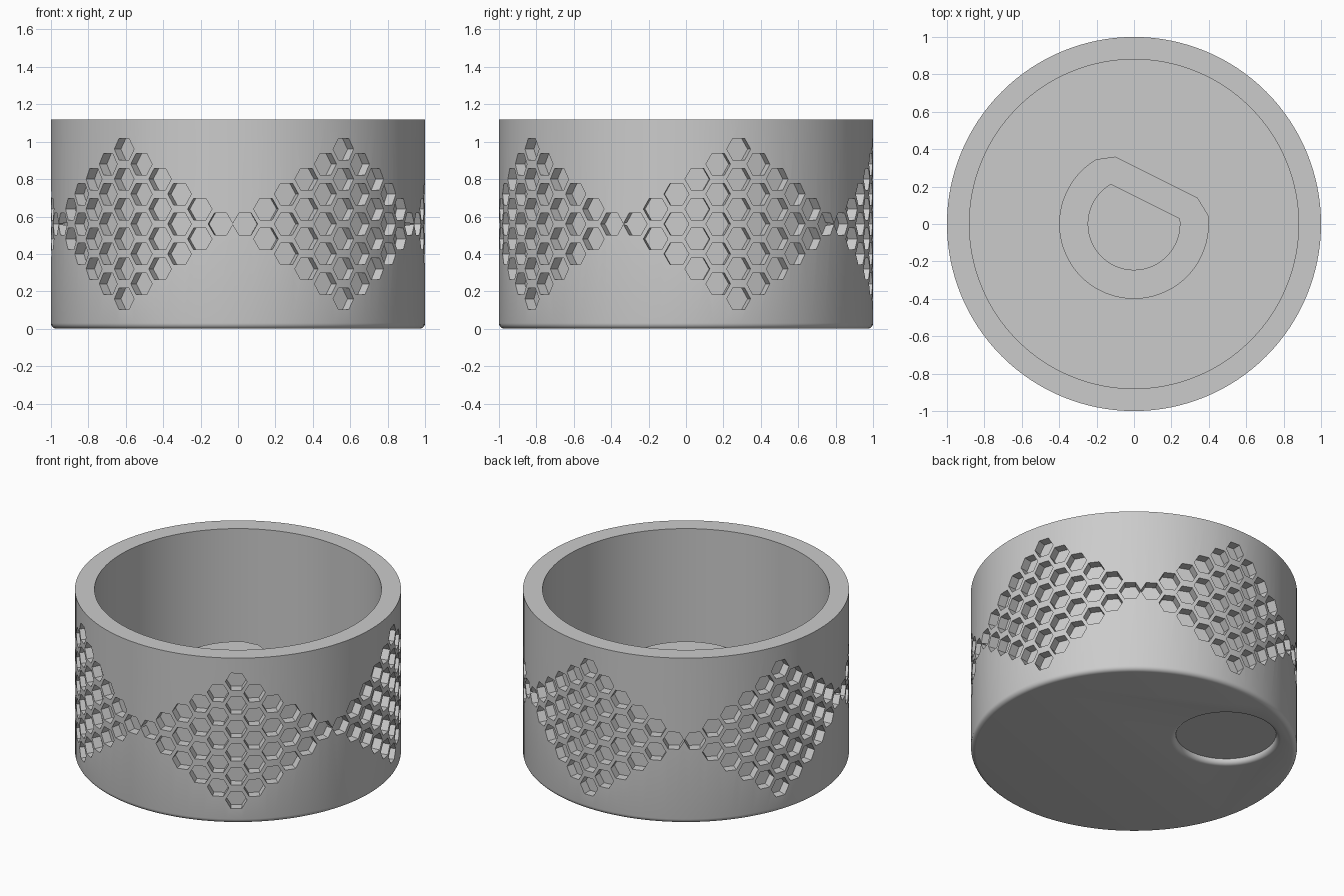
import bpy, bmesh, math
from mathutils import Vector

if "Cube" in bpy.data.objects:
    bpy.data.objects.remove(bpy.data.objects["Cube"])

HEIGHT, WALL_R, FLOOR_Z = 1.12, 0.88, 0.12
SEGMENTS = 128

grey = bpy.data.materials.new("light_grey")
grey.diffuse_color = (0.6, 0.6, 0.6, 1)
grey.use_nodes = True
grey.node_tree.nodes["Principled BSDF"].inputs["Base Color"].default_value = grey.diffuse_color


def make_object(name, bm):
    bm.normal_update()
    mesh = bpy.data.meshes.new(name)
    bm.to_mesh(mesh)
    bm.free()
    mesh.materials.append(grey)
    ob = bpy.data.objects.new(name, mesh)
    bpy.context.collection.objects.link(ob)
    return ob


def loft(bm, rings):
    """Skin a list of equal-length vertex rings and cap both ends."""
    rings = [[bm.verts.new(p) for p in ring] for ring in rings]
    for a, b in zip(rings, rings[1:]):
        n = len(a)
        for i in range(n):
            j = (i + 1) % n
            bm.faces.new((a[i], a[j], b[j], b[i]))
    bm.faces.new(rings[0][::-1])
    bm.faces.new(rings[-1])


def circle(r, z, n=SEGMENTS, cx=0.0, cy=0.0):
    return [(cx + r * math.cos(2 * math.pi * i / n),
             cy + r * math.sin(2 * math.pi * i / n), z) for i in range(n)]


def volume(mesh):
    bm = bmesh.new()
    bm.from_mesh(mesh)
    v = bm.calc_volume(signed=True)
    bm.free()
    return v


def cut(target, cutter):
    """Subtract the cutter, keeping the first solver result that is sound."""
    before = volume(target.data)
    for solver, self_cut in (('EXACT', False), ('EXACT', True),
                             ('MANIFOLD', False), ('FLOAT', False)):
        mod = target.modifiers.new("cut", 'BOOLEAN')
        mod.operation = 'DIFFERENCE'
        mod.solver = solver
        mod.use_self = self_cut
        mod.object = cutter
        bpy.context.view_layer.update()
        deps = bpy.context.evaluated_depsgraph_get()
        result = bpy.data.meshes.new_from_object(target.evaluated_get(deps))
        target.modifiers.remove(mod)
        if 0.9 * before < volume(result) < before:
            target.data = result
            break
    bpy.data.objects.remove(cutter)


# Cup body: rounded bottom edge, flat rim, hollow inside
FILLET = 0.03
quarter = [i * math.pi / 10 for i in range(6)]
profile = [(1 - FILLET + FILLET * math.sin(a), FILLET - FILLET * math.cos(a)) for a in quarter]
profile += [(1, HEIGHT), (WALL_R, HEIGHT), (WALL_R, FLOOR_Z)]
bm = bmesh.new()
loft(bm, [circle(r, z) for r, z in profile])
body = make_object("cup_body", bm)

# Hexagonal pockets: five diamonds of 1-2-3-4-5-6-5-4-3-2-1 hexagons
HEX_R, COL, ROW = 0.0665, 0.1125, 0.16
for k in range(5):
    bm = bmesh.new()
    for c in range(-5, 6):
        ang = math.radians(34.4 + 72 * k - 90) + c * COL
        out = Vector((math.cos(ang), math.sin(ang), 0))
        side = Vector((-math.sin(ang), math.cos(ang), 0))
        count = 6 - abs(c)
        for i in range(count):
            z = HEIGHT / 2 + (i - (count - 1) / 2) * ROW
            rings = []
            for r in (0.94, 1.06):
                rings.append([out * r + side * HEX_R * math.cos(a)
                              + Vector((0, 0, z + HEX_R * math.sin(a)))
                              for a in [j * math.pi / 3 for j in range(6)]])
            loft(bm, rings)
    cut(body, make_object("hexagon_cutter", bm))

# Round finger recess with a softened rim in the underside
bm = bmesh.new()
flare = [(0.307 + FILLET * (1 - math.sin(a)), FILLET * (1 - math.cos(a))) for a in quarter]
levels = [(0.36, -0.003)] + flare[1:] + [(0.307, 0.036)]
loft(bm, [circle(r, z, 64, -0.336, 0.477) for r, z in levels])
cut(body, make_object("recess_cutter", bm))

# Shaft socket: a D-shaped tube standing on the inner floor
FLAT = math.radians(63.4)
HALF = math.radians(56.8)
STEPS = 64


def arc(r):
    span = 2 * math.pi - 2 * HALF
    return [(r * math.cos(FLAT + HALF + span * i / STEPS),
             r * math.sin(FLAT + HALF + span * i / STEPS)) for i in range(STEPS + 1)]


inner = arc(0.245)
inner = inner + [inner[-1], inner[0]]
outer = arc(0.40) + [(0.34, 0.14), (-0.10, 0.36)]
n = len(outer)
bm = bmesh.new()
loops = [[bm.verts.new((x, y, z)) for x, y in pts]
         for pts, z in ((outer, FLOOR_Z), (outer, 0.58), (inner, 0.58), (inner, FLOOR_Z))]
for a, b in zip(loops, loops[1:]):
    for i in range(n):
        j = (i + 1) % n
        bm.faces.new((a[i], a[j], b[j], b[i]))
bmesh.ops.remove_doubles(bm, verts=bm.verts, dist=0.0005)
socket = make_object("shaft_socket", bm)

# Smooth the round surfaces, keep the cut edges crisp
for ob in (body, socket):
    bpy.ops.object.select_all(action='DESELECT')
    ob.select_set(True)
    bpy.context.view_layer.objects.active = ob
    bpy.ops.object.shade_smooth_by_angle(angle=math.radians(25))
